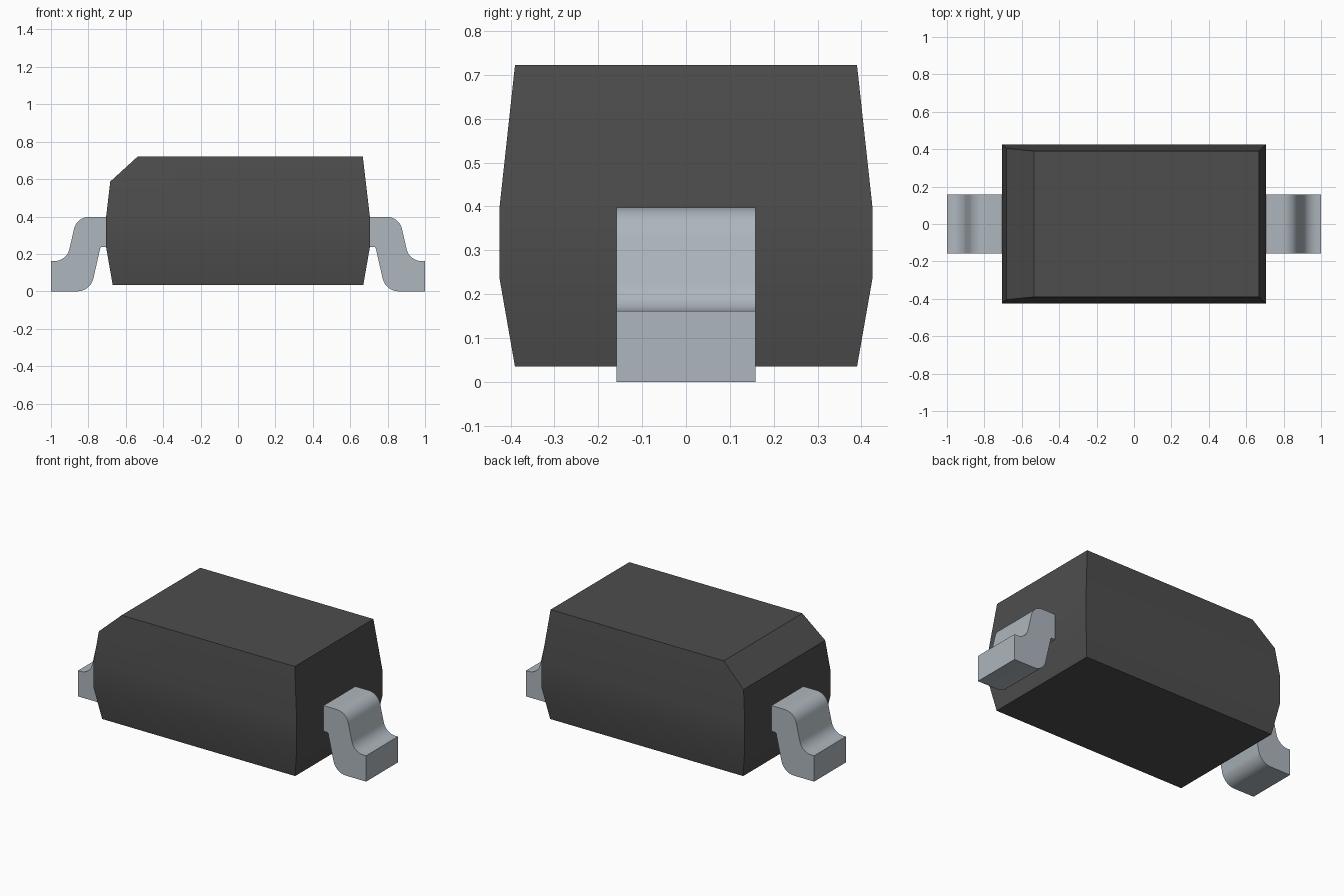
import bpy, bmesh, math
from mathutils import Vector

cube = bpy.data.objects.get("Cube")
if cube:
    bpy.data.objects.remove(cube, do_unlink=True)


def material(name, rgb):
    mat = bpy.data.materials.new(name)
    mat.use_nodes = True
    mat.diffuse_color = (*rgb, 1)
    mat.node_tree.nodes["Principled BSDF"].inputs["Base Color"].default_value = (*rgb, 1)
    return mat


def finish(bm, name, mat):
    bmesh.ops.recalc_face_normals(bm, faces=bm.faces)
    mesh = bpy.data.meshes.new(name)
    bm.to_mesh(mesh)
    bm.free()
    mesh.materials.append(mat)
    obj = bpy.data.objects.new(name, mesh)
    bpy.context.collection.objects.link(obj)
    bpy.ops.object.select_all(action="DESELECT")
    obj.select_set(True)
    bpy.context.view_layer.objects.active = obj
    bpy.ops.object.shade_smooth_by_angle(angle=math.radians(30))
    return obj


def fillet(corners, steps=8):
    """Round each (x, z, tangent length) corner of a closed outline with an arc."""
    out = []
    for i, (x, z, t) in enumerate(corners):
        p = Vector((x, z))
        if t == 0:
            out.append(p)
            continue
        a = (Vector(corners[i - 1][:2]) - p).normalized()
        b = (Vector(corners[(i + 1) % len(corners)][:2]) - p).normalized()
        half = a.angle(b) / 2
        radius = t * math.tan(half)
        centre = p + (a + b).normalized() * (t / math.cos(half))
        start, end = p + a * t - centre, p + b * t - centre
        sweep = start.angle(end)
        for k in range(steps + 1):
            f = k / steps
            v = start * math.sin((1 - f) * sweep) + end * math.sin(f * sweep)
            out.append(centre + v.normalized() * radius)
    return out


plastic = material("dark plastic", (0.075, 0.075, 0.075))
metal = material("tinned metal", (0.42, 0.47, 0.51))

# Body: stacked rectangles, widest in the middle
bm = bmesh.new()
rings = []
for hx, hy, z in [(0.67, 0.39, 0.035), (0.705, 0.425, 0.235),
                  (0.705, 0.425, 0.4), (0.667, 0.39, 0.722)]:
    rings.append([bm.verts.new((sx * hx, sy * hy, z))
                  for sx, sy in [(-1, -1), (1, -1), (1, 1), (-1, 1)]])
for low, high in zip(rings, rings[1:]):
    for i in range(4):
        j = (i + 1) % 4
        bm.faces.new((low[i], low[j], high[j], high[i]))
bm.faces.new(rings[0])
bm.faces.new(rings[-1])

# Slanted cut along the top edge of one end
cut = bmesh.ops.bisect_plane(bm, geom=bm.verts[:] + bm.edges[:] + bm.faces[:],
                             plane_co=(-0.535, 0, 0.722),
                             plane_no=(-0.137, 0, 0.15), clear_outer=True)
rim = [e for e in cut["geom_cut"] if isinstance(e, bmesh.types.BMEdge)]
bmesh.ops.holes_fill(bm, edges=rim, sides=0)
finish(bm, "body", plastic)

# Bent leads: a rounded S outline extruded across the width
outline = fillet([(0.69, 0.398, 0), (0.862, 0.398, 0.065), (0.916, 0.162, 0.065),
                  (1, 0.162, 0), (1, 0, 0), (0.789, 0, 0.07),
                  (0.735, 0.237, 0.008), (0.69, 0.237, 0)])
for name, side in [("left_lead", 1), ("right_lead", -1)]:
    bm = bmesh.new()
    face = bm.faces.new([bm.verts.new((side * p.x, -0.158, p.y)) for p in outline])
    ext = bmesh.ops.extrude_face_region(bm, geom=[face])
    bmesh.ops.translate(bm, vec=(0, 0.316, 0),
                        verts=[v for v in ext["geom"] if isinstance(v, bmesh.types.BMVert)])
    finish(bm, name, metal)
